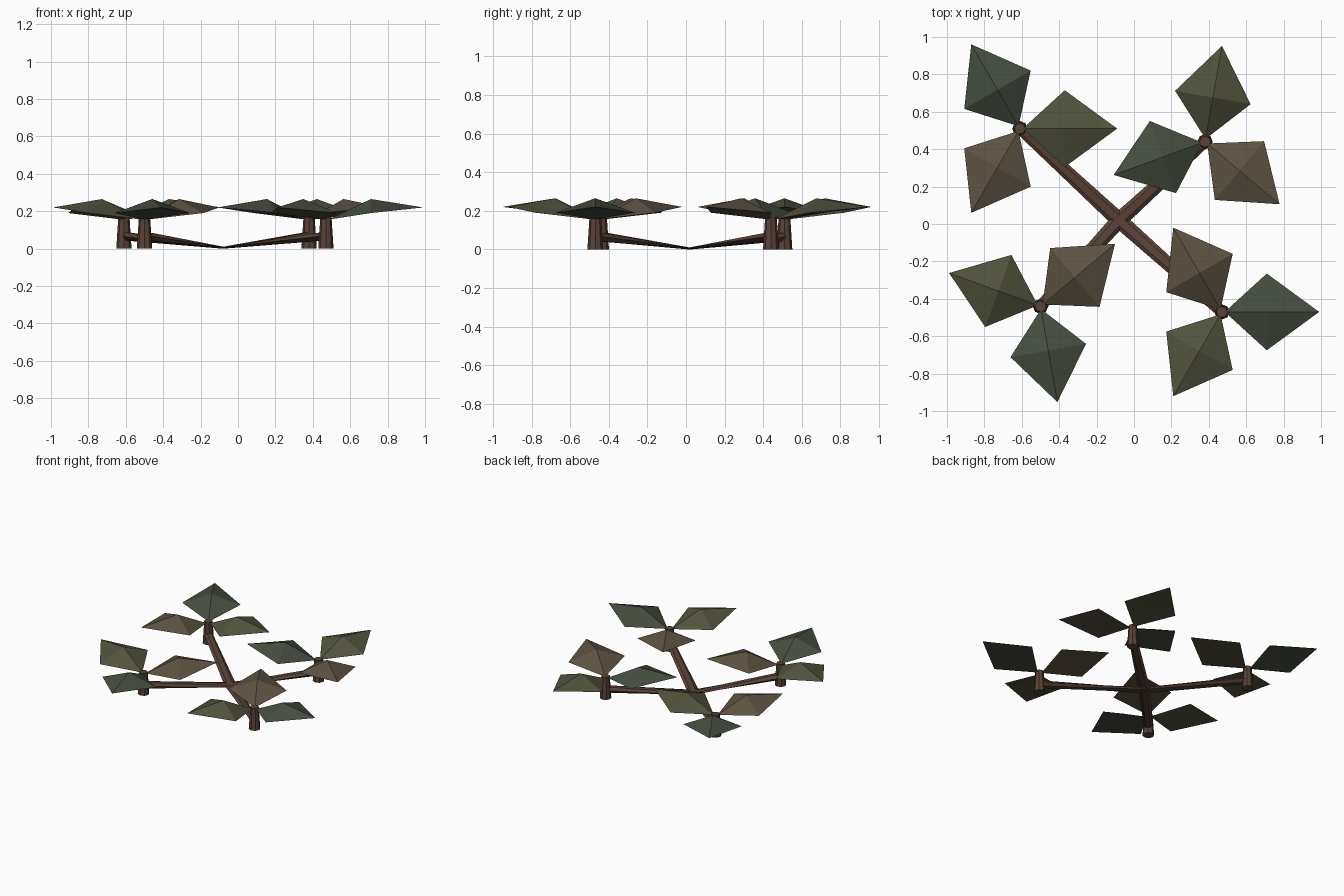
import bpy, bmesh
from math import sin, cos, pi, radians
from mathutils import Vector

if "Cube" in bpy.data.objects:
    bpy.data.objects.remove(bpy.data.objects["Cube"])


def material(name, rgb):
    m = bpy.data.materials.new(name)
    m.diffuse_color = (*rgb, 1)
    m.use_nodes = True
    m.node_tree.nodes["Principled BSDF"].inputs["Base Color"].default_value = m.diffuse_color
    return m


BARK = material("bark", (0.10, 0.055, 0.04))
GREEN = material("leaf_green", (0.06, 0.075, 0.05))
OLIVE = material("leaf_olive", (0.085, 0.085, 0.048))
BROWN = material("leaf_brown", (0.11, 0.085, 0.055))


def make_object(name, verts, faces, mat):
    me = bpy.data.meshes.new(name)
    me.from_pydata(verts, [], faces)
    bm = bmesh.new()
    bm.from_mesh(me)
    bmesh.ops.recalc_face_normals(bm, faces=bm.faces)
    bm.to_mesh(me)
    bm.free()
    me.materials.append(mat)
    ob = bpy.data.objects.new(name, me)
    bpy.context.collection.objects.link(ob)
    return ob


def loft(name, a, b, ring_a, ring_b, mat):
    """Closed tube between two elliptical rings, each (sides axes u, v)."""
    n = 6 if "root" in name else 8
    verts = []
    for c, (u, v) in ((a, ring_a), (b, ring_b)):
        verts += [c + u * cos(2 * pi * i / n) + v * sin(2 * pi * i / n) for i in range(n)]
    faces = [(i, (i + 1) % n, n + (i + 1) % n, n + i) for i in range(n)]
    faces += [tuple(range(n)), tuple(range(n, 2 * n))]
    return make_object(name, verts, faces, mat)


def leaf(name, x, y, angle, mat):
    """Diamond leaf: tilted flat underside and a raised ridge point."""
    c, s = cos(radians(angle)), sin(radians(angle))
    shape = [(0.015, 0, 0.155), (0.24, 0.205, 0.19), (0.52, 0, 0.22),
             (0.24, -0.205, 0.19), (0.24, 0, 0.265)]
    verts = [(x + p * c - q * s, y + p * s + q * c, z) for p, q, z in shape]
    faces = [(0, 1, 4), (1, 2, 4), (2, 3, 4), (3, 0, 4), (0, 1, 3), (1, 2, 3)]
    make_object(name, verts, faces, mat)


# stem position and the directions of its green, olive and brown leaves
PLANTS = [
    (-0.61, 0.51, 120, 0, 240),
    (0.38, 0.44, 200, 80, 320),
    (-0.50, -0.44, 280, 160, 40),
    (0.47, -0.47, 0, 240, 120),
]
HUB = Vector((-0.08, 0.02, 0.004))
X, Y, Z = Vector((1, 0, 0)), Vector((0, 1, 0)), Vector((0, 0, 1))

for i, (x, y, *angles) in enumerate(PLANTS, 1):
    # tapered stem
    loft(f"stem_{i}", Vector((x, y, 0)), Vector((x, y, 0.168)),
         (X * 0.041, Y * 0.041), (X * 0.03, Y * 0.03), BARK)
    # root, flattened where it meets the hub
    end = Vector((x, y, 0.067))
    side = (end - HUB).cross(Z).normalized()
    loft(f"root_{i}", HUB, end, (side * 0.042, Z * 0.004), (side * 0.03, Z * 0.026), BARK)
    # three leaves
    for ang, mat in zip(angles, (GREEN, OLIVE, BROWN)):
        leaf(f"{mat.name}_{i}", x, y, ang, mat)
